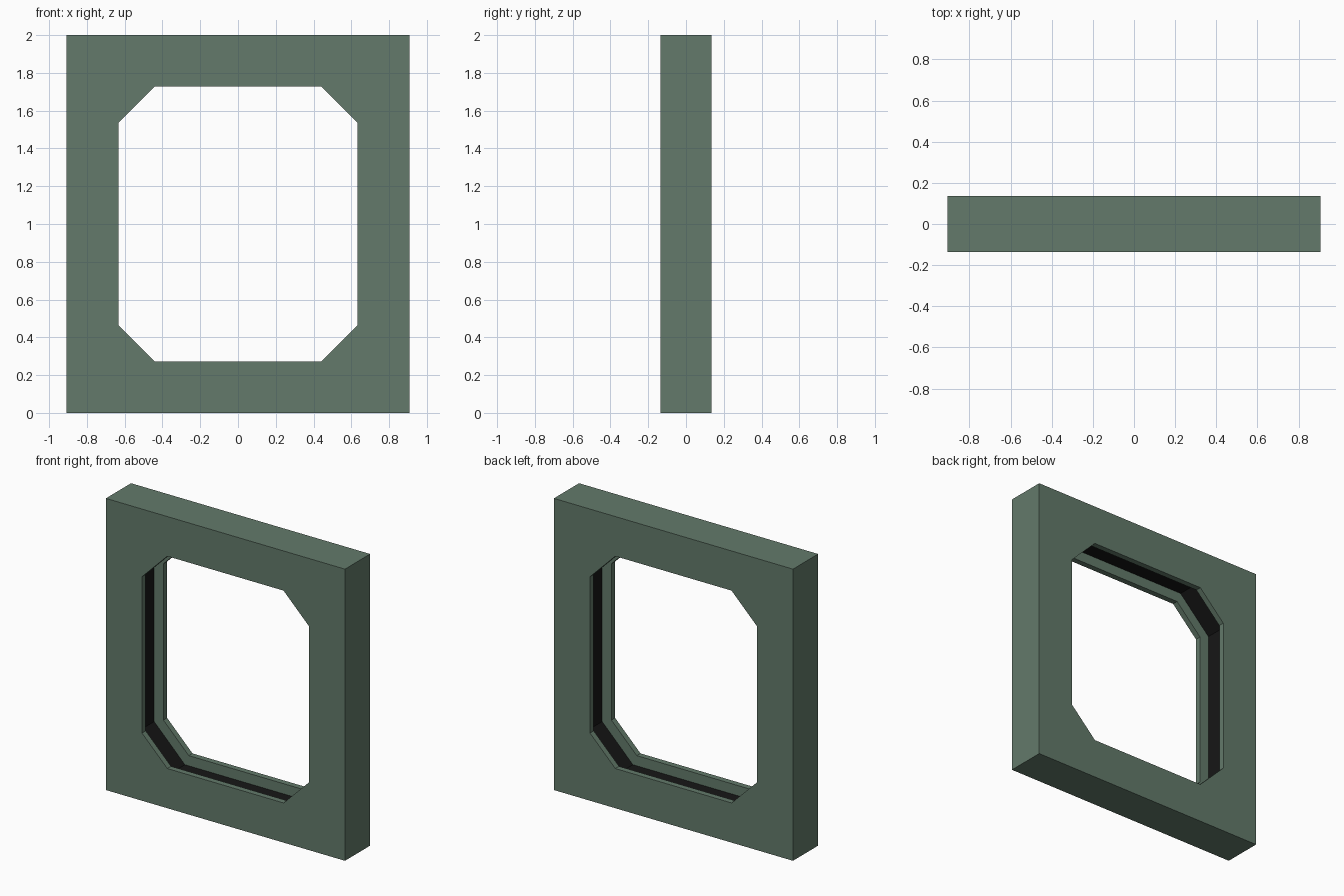
import bpy, bmesh, math

if "Cube" in bpy.data.objects:
    bpy.data.objects.remove(bpy.data.objects["Cube"])

W, D, H = 0.907, 0.136, 2.0       # half width, half depth, height
OX, OZ, C = 0.633, 0.728, 0.192   # opening half sizes and corner cut
LIP, GROOVE = 0.04, 0.07          # lip thickness, groove depth


def material(name, col):
    m = bpy.data.materials.new(name)
    m.diffuse_color = (*col, 1)
    m.use_nodes = True
    m.node_tree.nodes["Principled BSDF"].inputs["Base Color"].default_value = m.diffuse_color
    return m


def octagon(off):
    # opening outline grown evenly by off
    x, z = OX + off, OZ + off
    c = C + off * (2 - math.sqrt(2))
    q = [(x, z - c), (x - c, z)]
    return (q + [(-a, b) for a, b in reversed(q)]
            + [(-a, -b) for a, b in q] + [(a, -b) for a, b in reversed(q)])


bm = bmesh.new()


def ring(points, y):
    return [bm.verts.new((x, y, z + H / 2)) for x, z in points]


def bridge(a, b, mat=0):
    n = len(a)
    for i in range(n):
        j = (i + 1) % n
        bm.faces.new((a[i], a[j], b[j], b[i])).material_index = mat


# outer block and opening profile, front to back
square = [(W, H / 2), (-W, H / 2), (-W, -H / 2), (W, -H / 2)]
outer = [ring(square, y) for y in (-D, D)]
inner = [ring(octagon(o), y) for o, y in (
    (0, -D), (0, -D + LIP), (GROOVE, -D + LIP),
    (GROOVE, D - LIP), (0, D - LIP), (0, D))]
bridge(*outer)
for k in range(5):
    bridge(inner[k], inner[k + 1], 1 if k == 2 else 0)

# front and back faces: a corner triangle and a side piece per corner
for sq, oc in ((outer[0], inner[0]), (outer[1], inner[5])):
    for i in range(4):
        a, b, nxt = oc[2 * i], oc[2 * i + 1], oc[(2 * i + 2) % 8]
        bm.faces.new((sq[i], a, b))
        bm.faces.new((sq[i], b, nxt, sq[(i + 1) % 4]))

bmesh.ops.recalc_face_normals(bm, faces=bm.faces[:])
mesh = bpy.data.meshes.new("window_frame")
bm.to_mesh(mesh)
bm.free()
mesh.materials.append(material("green_panel", (0.125, 0.195, 0.145)))
mesh.materials.append(material("black_groove", (0.008, 0.008, 0.008)))
bpy.context.collection.objects.link(bpy.data.objects.new("window_frame", mesh))
